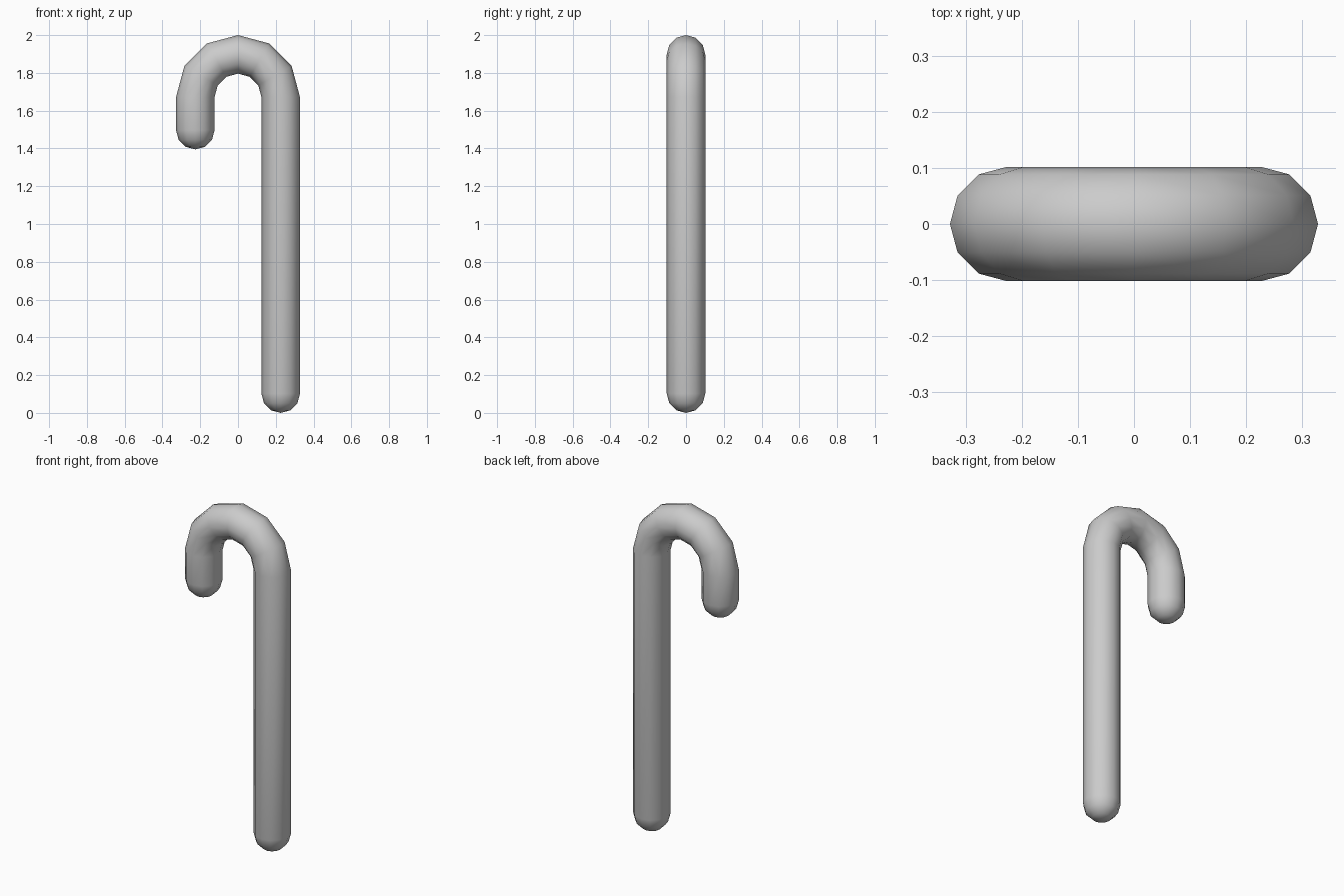
import bpy, bmesh
from math import sin, cos, pi
from mathutils import Vector

if "Cube" in bpy.data.objects:
    bpy.data.objects.remove(bpy.data.objects["Cube"], do_unlink=True)

TUBE = 0.102       # tube radius
BEND = 0.226       # radius of the hook's centreline
BEND_Z = 1.672     # height of the bend's centre
TIP_Z = 1.497      # where the short end starts to round off
SIDES = 12

grey = bpy.data.materials.new("light_grey")
grey.use_nodes = True
colour = (0.6, 0.6, 0.6, 1)
grey.diffuse_color = colour
grey.node_tree.nodes["Principled BSDF"].inputs["Base Color"].default_value = colour

# Stations along the cane: (centre, outward direction, radius)
right, left = Vector((1, 0, 0)), Vector((-1, 0, 0))
cap = [i * pi / 6 for i in (1, 2, 3)]
stations = [(Vector((BEND, 0, TUBE - TUBE * cos(a))), right, TUBE * sin(a)) for a in cap]
for i in range(7):
    out = Vector((cos(i * pi / 6), 0, sin(i * pi / 6)))
    stations.append((Vector((0, 0, BEND_Z)) + out * BEND, out, TUBE))
stations += [(Vector((-BEND, 0, TIP_Z - TUBE * cos(a))), left, TUBE * sin(a)) for a in reversed(cap)]

# Sweep the round section through the stations
bm = bmesh.new()
side = Vector((0, 1, 0))
rings = []
for centre, out, r in stations:
    angles = [2 * pi * k / SIDES for k in range(SIDES)]
    rings.append([bm.verts.new(centre + (out * cos(a) + side * sin(a)) * r) for a in angles])
for low, high in zip(rings, rings[1:]):
    for k in range(SIDES):
        n = (k + 1) % SIDES
        bm.faces.new((low[k], low[n], high[n], high[k]))

# Close both rounded ends
for ring, tip in ((rings[0], (BEND, 0, 0)), (rings[-1], (-BEND, 0, TIP_Z - TUBE))):
    pole = bm.verts.new(tip)
    for k in range(SIDES):
        bm.faces.new((ring[k], ring[(k + 1) % SIDES], pole))
bmesh.ops.recalc_face_normals(bm, faces=bm.faces[:])
for face in bm.faces:
    face.smooth = True

mesh = bpy.data.meshes.new("hooked_cane")
bm.to_mesh(mesh)
bm.free()
mesh.materials.append(grey)
cane = bpy.data.objects.new("hooked_cane", mesh)
bpy.context.collection.objects.link(cane)
